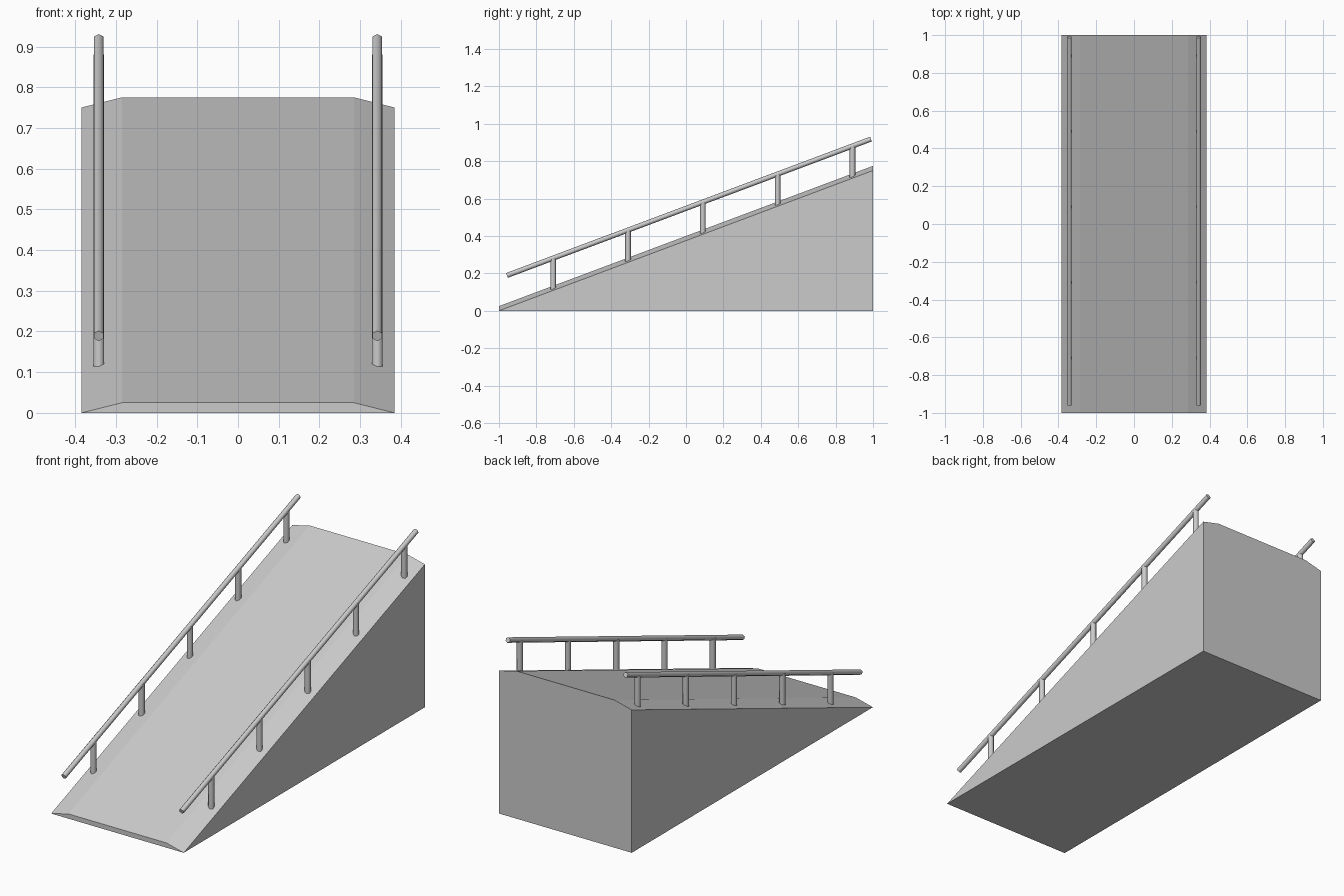
import bpy, bmesh, math
from mathutils import Vector

if "Cube" in bpy.data.objects:
    bpy.data.objects.remove(bpy.data.objects["Cube"])

HALF_W, FLAT_W, RISE, BEVEL = 0.385, 0.285, 0.75, 0.025
RAIL_A, RAIL_B = (-0.957, 0.189), (0.989, 0.918)   # (y, z) rail ends


def finish(name, bm):
    bmesh.ops.recalc_face_normals(bm, faces=bm.faces)
    mesh = bpy.data.meshes.new(name)
    bm.to_mesh(mesh)
    bm.free()
    obj = bpy.data.objects.new(name, mesh)
    bpy.context.collection.objects.link(obj)
    return obj


def rod(name, a, b, radius, spin):
    """Capped six-sided rod from a to b."""
    a, b = Vector(a), Vector(b)
    axis = (b - a).normalized()
    side = Vector((1, 0, 0))
    up = axis.cross(side)
    bm = bmesh.new()
    rings = []
    for p in (a, b):
        rings.append([bm.verts.new(p + radius * (math.cos(t) * side + math.sin(t) * up))
                      for t in (spin + i * math.pi / 3 for i in range(6))])
    for i in range(6):
        j = (i + 1) % 6
        bm.faces.new((rings[0][i], rings[0][j], rings[1][j], rings[1][i]))
    bm.faces.new(rings[0])
    bm.faces.new(rings[1])
    obj = finish(name, bm)
    for poly in obj.data.polygons:
        poly.use_smooth = len(poly.vertices) == 4
    obj.data.set_sharp_from_angle(angle=math.radians(61))
    return obj


# Ramp wedge with chamfered long edges
bm = bmesh.new()
top = []
for y, z in ((-1, 0), (1, RISE)):
    top.append([bm.verts.new((x, y, z + h)) for x, h in
                ((-HALF_W, 0), (-FLAT_W, BEVEL), (FLAT_W, BEVEL), (HALF_W, 0))])
front, back = top
base_l = bm.verts.new((-HALF_W, 1, 0))
base_r = bm.verts.new((HALF_W, 1, 0))
for i in range(3):
    bm.faces.new((front[i], front[i + 1], back[i + 1], back[i]))
bm.faces.new(front)
bm.faces.new(back + [base_r, base_l])
bm.faces.new((front[0], back[0], base_l))
bm.faces.new((front[3], back[3], base_r))
bm.faces.new((front[0], front[3], base_r, base_l))
finish("ramp", bm)

# Handrails and their posts on both sides
slope = (RAIL_B[1] - RAIL_A[1]) / (RAIL_B[0] - RAIL_A[0])
for side, s in (("left", -1), ("right", 1)):
    x = s * 0.342
    rod(f"{side}_handrail", (x, *RAIL_A), (x, *RAIL_B), 0.0135, math.pi / 6)
    for i in range(5):
        y = -0.71 + 0.4 * i
        z_top = RAIL_A[1] + slope * (y - RAIL_A[0])
        z_bottom = RISE * (y + 1) / 2 + 0.003
        rod(f"{side}_post_{i + 1}", (x, y, z_bottom), (x, y, z_top), 0.015, math.pi / 6)
